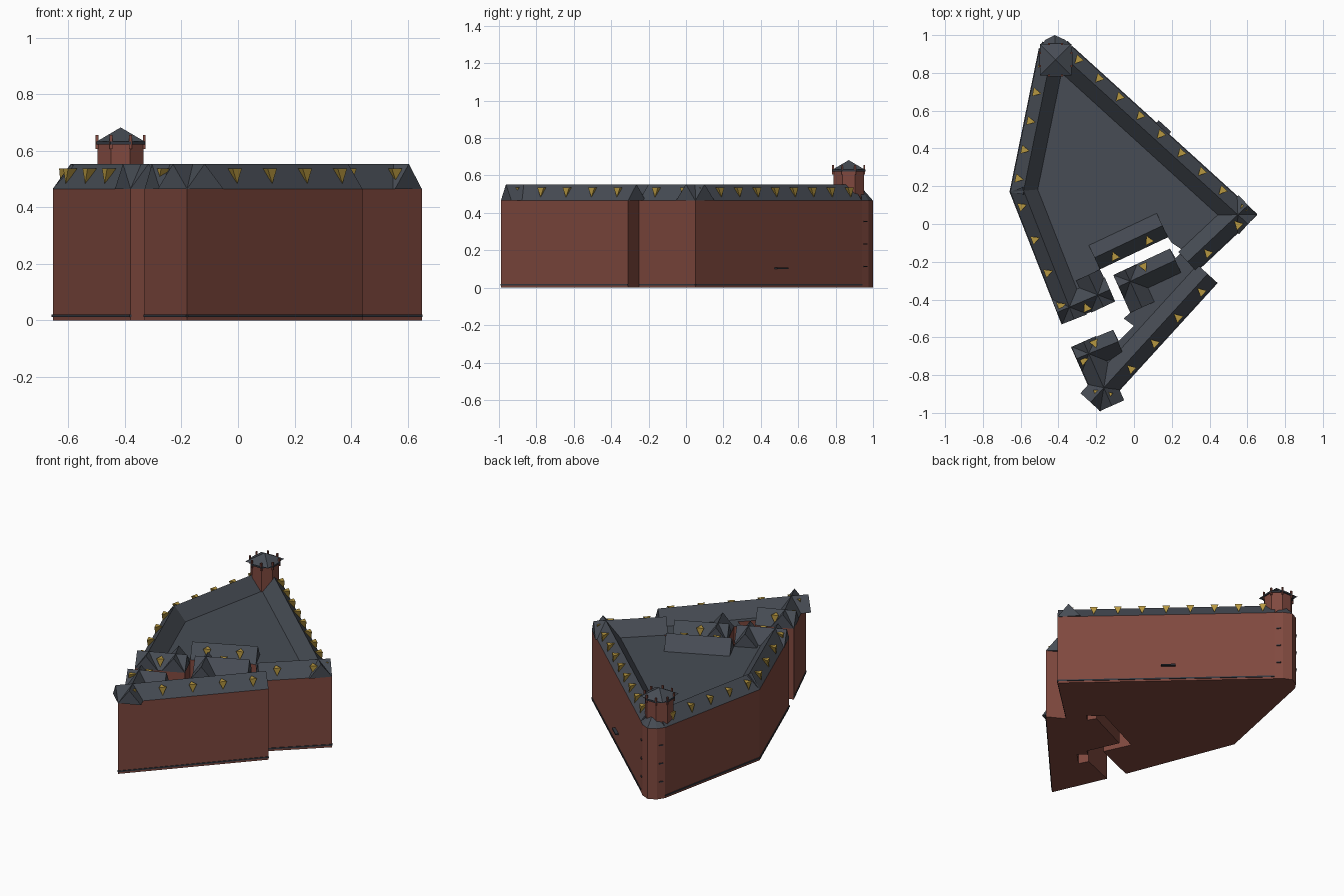
import bpy, bmesh, math
from mathutils import Vector

if "Cube" in bpy.data.objects:
    bpy.data.objects.remove(bpy.data.objects["Cube"])

EAVE, RIDGE = 0.465, 0.553


def material(name, rgb):
    m = bpy.data.materials.new(name)
    m.diffuse_color = (*rgb, 1)
    m.use_nodes = True
    m.node_tree.nodes["Principled BSDF"].inputs["Base Color"].default_value = m.diffuse_color
    return m


BRICK = material("brick", (0.215, 0.066, 0.049))
SLATE = material("slate", (0.063, 0.073, 0.090))
GOLD = material("dormer gold", (0.47, 0.31, 0.052))
DARK = material("dark trim", (0.035, 0.040, 0.052))


def make(name, verts, faces, *mats):
    bm = bmesh.new()
    vs = [bm.verts.new(v) for v in verts]
    for f in faces:
        bm.faces.new([vs[i] for i in f])
    bmesh.ops.recalc_face_normals(bm, faces=bm.faces)
    me = bpy.data.meshes.new(name)
    bm.to_mesh(me)
    bm.free()
    for m in mats:
        me.materials.append(m)
    ob = bpy.data.objects.new(name, me)
    bpy.context.collection.objects.link(ob)
    return ob


def prism(name, pts, z0, z1, *mats):
    n = len(pts)
    verts = [(x, y, z) for z in (z0, z1) for x, y in pts]
    faces = [(i, (i + 1) % n, n + (i + 1) % n, n + i) for i in range(n)]
    faces += [tuple(range(n))[::-1], tuple(range(n, 2 * n))]
    return make(name, verts, faces, *mats)


def pyramid(name, pts, z0, apex, mat):
    n = len(pts)
    verts = [(x, y, z0) for x, y in pts] + [apex]
    faces = [(i, (i + 1) % n, n) for i in range(n)] + [tuple(range(n))[::-1]]
    return make(name, verts, faces, mat)


def frame(p, q):
    """Start point, direction along the wall, direction into the building."""
    p, q = Vector((*p, 0)), Vector((*q, 0))
    d = (q - p).normalized()
    return p, d, Vector((-d.y, d.x, 0)), (q - p).length


def box_on_wall(name, p, q, t, z, w, h, depth, mat):
    a, d, n, length = frame(p, q)
    c = a + d * (t * length)
    pts = [c - d * w / 2 - n * depth, c + d * w / 2 - n * depth,
           c + d * w / 2 + n * 0.004, c - d * w / 2 + n * 0.004]
    prism(name, [v.xy for v in pts], z, z + h, mat)


def gable(name, p, q, dormers, outer=0.068, inner=0.072):
    """Ridged roof along the wall p-q, with evenly spaced dormers."""
    a, d, n, length = frame(p, q)
    up = Vector((0, 0, 1))
    section = [up * EAVE, n * outer + up * RIDGE, n * (outer + inner) + up * EAVE]
    verts = [a + d * s + v for s in (0, length) for v in section]
    make(name, verts, [(0, 2, 1), (3, 4, 5), (0, 1, 4, 3), (1, 2, 5, 4), (0, 3, 5, 2)], SLATE)
    # wedge dormers: wide at the top, pointed at the foot
    top, foot, half = 0.536, 0.483, 0.024
    slope = outer / (RIDGE - EAVE)
    for i in range(dormers):
        c = a + d * (length * (i + 0.5) / dormers)
        f = c + n * ((foot - EAVE) * slope - 0.002)
        r = c + n * ((top - EAVE) * slope + 0.002)
        make(name + "_dormer", [f + up * foot, f + up * top - d * half,
                                f + up * top + d * half, r + up * top],
             [(0, 1, 2), (1, 2, 3), (0, 1, 3), (0, 2, 3)], GOLD)


# Corners of the plan
south, step_out, step_in, east = (-0.18, -0.99), (0.44, -0.31), (0.33, -0.25), (0.65, 0.05)
north_r, north_l, west = (-0.33, 0.94), (-0.5, 0.93), (-0.655, 0.17)
gate_n, gate_s = (-0.38, -0.53), (-0.33, -0.65)
yard_a, yard_b, yard_c = (-0.1, -0.41), (-0.18, -0.24), (0.18, -0.07)
inner_a, inner_b, inner_c = (0.19, -0.13), (-0.11, -0.27), (-0.02, -0.47)
arm = (-0.11, -0.56)
bay = [north_r, (-0.365, 0.975), (-0.42, 1.0), (-0.47, 0.975), north_l]

# Main walls around a narrow courtyard, flat slate roof on top
plan = [south, step_out, step_in, east, *bay, west, gate_n, yard_a, yard_b, yard_c,
        (0.2, -0.1), (0.26, -0.14), (0.22, -0.18), inner_a, inner_b, inner_c,
        (-0.055, -0.5), (0, -0.54), (-0.08, -0.62), arm, gate_s]
walls = prism("walls", plan, 0, EAVE, BRICK, SLATE)
for f in walls.data.polygons:
    f.material_index = 1 if f.normal.z > 0.5 else 0

# Ridged roofs, one per wing
for name, p, q, count in [
    ("south_east_roof", south, step_out, 5),
    ("east_roof", step_in, east, 2),
    ("north_east_roof", east, north_r, 9),
    ("north_west_roof", north_l, west, 5),
    ("south_west_roof", west, gate_n, 4),
    ("gate_north_roof", gate_n, yard_a, 1),
    ("yard_west_roof", yard_a, yard_b, 0),
    ("yard_north_roof", yard_b, yard_c, 2),
    ("inner_block_roof", inner_a, inner_b, 1),
    ("inner_leg_roof", inner_b, inner_c, 0),
    ("gate_south_roof", arm, gate_s, 1),
    ("south_gable_roof", gate_s, south, 2),
]:
    gable(name, p, q, count)

# Thin plinth band along the street walls
for p, q in [(south, step_out), (step_in, east), (east, north_r),
             (north_l, west), (west, gate_n), (gate_s, south)]:
    box_on_wall("plinth_band", p, q, 0.5, 0.012, frame(p, q)[3], 0.009, 0.004, DARK)

# Corner bay roof
pyramid("bay_roof", bay, EAVE, (-0.415, 0.93, 0.545), SLATE)

# Corner tower: octagonal shaft, cornice, eave posts and pointed roof
cx, cy = -0.415, 0.87


def ring(r, n, turn):
    return [(cx + r * math.cos(turn + i * math.tau / n),
             cy + r * math.sin(turn + i * math.tau / n)) for i in range(n)]


prism("tower_shaft", ring(0.088, 8, math.pi / 8), EAVE, 0.625, BRICK)
prism("tower_cornice", ring(0.096, 8, math.pi / 8), 0.622, 0.633, DARK)
pyramid("tower_roof", ring(0.118, 4, math.pi / 4), 0.633, (cx, cy, 0.682), SLATE)
for x, y in ring(0.09, 8, math.pi / 8):
    prism("tower_post", [(x - .005, y - .005), (x + .005, y - .005),
                         (x + .005, y + .005), (x - .005, y + .005)], 0.605, 0.655, BRICK)

# Small canopy on the long wall and sills on the bay
box_on_wall("door_canopy", east, north_r, 0.51, 0.10, 0.09, 0.008, 0.02, DARK)
for z in (0.11, 0.23, 0.35):
    box_on_wall("bay_sill", bay[0], bay[1], 0.5, z, 0.025, 0.006, 0.006, DARK)
    box_on_wall("bay_sill", bay[3], bay[4], 0.5, z, 0.025, 0.006, 0.006, DARK)
